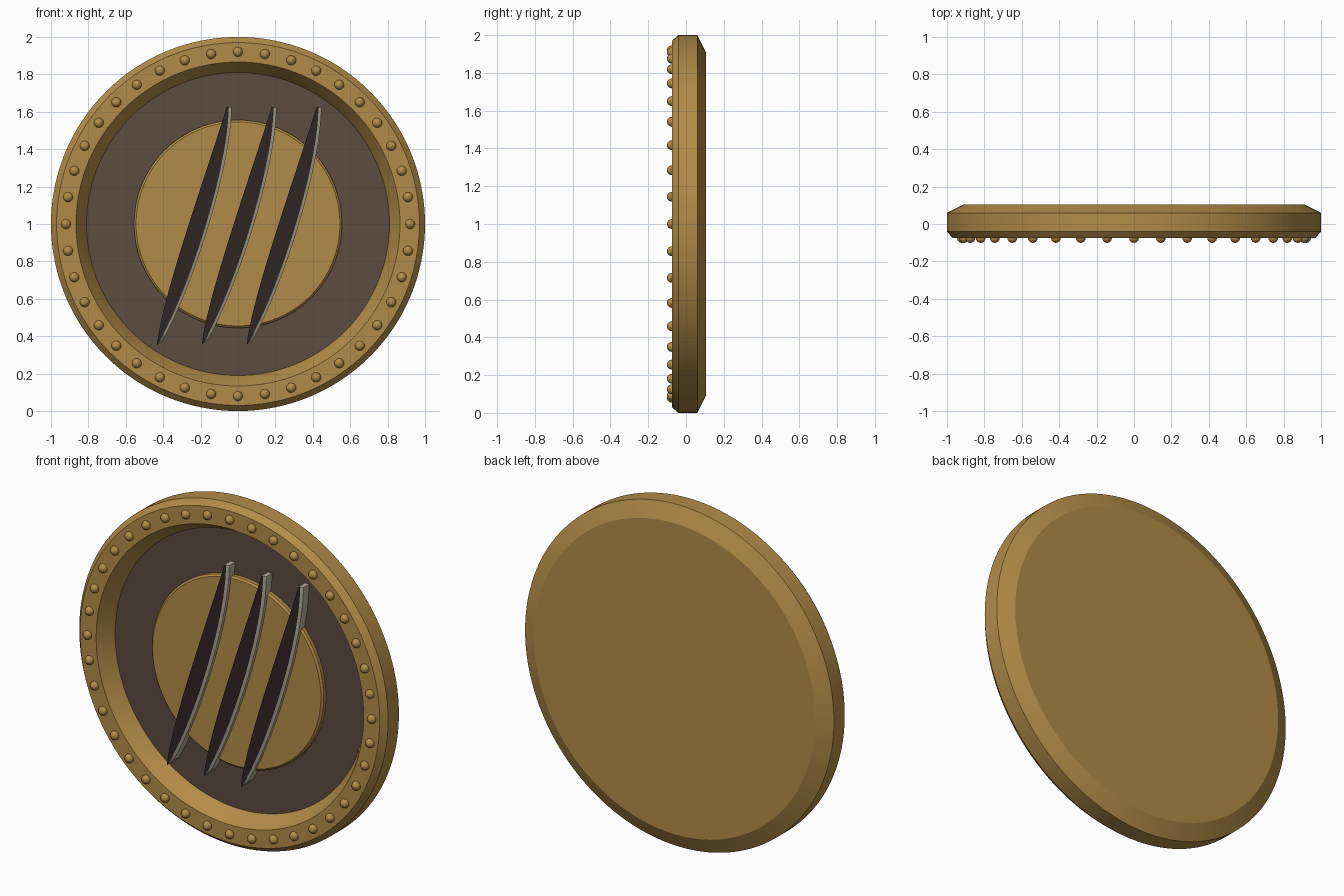
import bpy, bmesh, math
from mathutils import Vector, geometry

old = bpy.data.objects.get("Cube")
if old:
    bpy.data.objects.remove(old, do_unlink=True)


def material(name, rgb):
    m = bpy.data.materials.new(name)
    m.use_nodes = True
    m.diffuse_color = (*rgb, 1)
    bsdf = m.node_tree.nodes["Principled BSDF"]
    bsdf.inputs["Base Color"].default_value = (*rgb, 1)
    bsdf.inputs["Roughness"].default_value = 0.6
    return m


gold = material("aged gold", (0.45, 0.26, 0.065))
brown = material("dark brown", (0.108, 0.072, 0.052))
black = material("blackish brown", (0.03, 0.018, 0.018))
bone = material("pale bone", (0.48, 0.43, 0.31))


def finish(name, bm, mats, angle=25):
    bmesh.ops.recalc_face_normals(bm, faces=bm.faces)
    mesh = bpy.data.meshes.new(name)
    bm.to_mesh(mesh)
    bm.free()
    for m in mats:
        mesh.materials.append(m)
    ob = bpy.data.objects.new(name, mesh)
    bpy.context.collection.objects.link(ob)
    bpy.ops.object.select_all(action='DESELECT')
    ob.select_set(True)
    bpy.context.view_layer.objects.active = ob
    bpy.ops.object.shade_smooth_by_angle(angle=math.radians(angle))
    return ob


def lathe(name, profile, mats, front_index=0, steps=128):
    """Turn (radius, y) points around the y axis, capping both ends."""
    bm = bmesh.new()
    rings = []
    for r, y in profile:
        rings.append([bm.verts.new((r * math.cos(2 * math.pi * i / steps), y,
                                    1 + r * math.sin(2 * math.pi * i / steps)))
                      for i in range(steps)])
    for a, b in zip(rings, rings[1:]):
        for i in range(steps):
            j = (i + 1) % steps
            bm.faces.new((a[i], a[j], b[j], b[i]))
    bm.faces.new(rings[0]).material_index = front_index
    bm.faces.new(rings[-1])
    return finish(name, bm, mats)


# Shield body: recessed brown field, sloped lip, rim and chamfered back
lathe("shield_body",
      [(0.81, 0.02), (0.82, 0.0), (0.866, -0.075), (0.97, -0.075), (1, -0.04),
       (1, 0.06), (0.91, 0.105)], [gold, brown], front_index=1)

# Raised central plate
lathe("center_plate", [(0.545, -0.012), (0.556, -0.002), (0.556, 0.03)], [gold])

# Domed rivets around the rim
bm = bmesh.new()
count = 40
for i in range(count):
    a = 2 * math.pi * i / count
    ball = bmesh.ops.create_uvsphere(bm, u_segments=16, v_segments=10, radius=0.026)
    bmesh.ops.translate(bm, verts=ball["verts"],
                        vec=(0.92 * math.cos(a), -0.075, 1 + 0.92 * math.sin(a)))
finish("rim_rivets", bm, [gold], 60)

# Three curved claw slashes: dark face with pale bevel and sides
bottom, top = Vector((-0.433, 0.353)), Vector((-0.06, 1.626))
left = geometry.interpolate_bezier(bottom, Vector((-0.41, 0.6)),
                                   Vector((-0.17, 1.27)), top, 24)
right = geometry.interpolate_bezier(bottom, Vector((-0.27, 0.62)),
                                    Vector((-0.05, 1.3)), top + Vector((0.01, 0)), 24)


def slash(name, offset):
    bm = bmesh.new()
    layers = []
    for y, spread in ((-0.04, 0), (-0.032, 0.016), (0.03, 0.016)):
        outline = [(p.x, p.y) for p in left]
        outline += [(p.x + spread, p.y) for p in reversed(right[1:])]
        layers.append([bm.verts.new((x + offset, y, z)) for x, z in outline])
    n = len(layers[0])
    for a, b in zip(layers, layers[1:]):
        for i in range(n):
            j = (i + 1) % n
            bm.faces.new((a[i], a[j], b[j], b[i])).material_index = 1
    bm.faces.new(layers[0])
    bm.faces.new(layers[-1]).material_index = 1
    finish(name, bm, [black, bone])


for k, side in enumerate(("right", "middle", "left")):
    slash("claw_slash_" + side, 0.24 * k)
